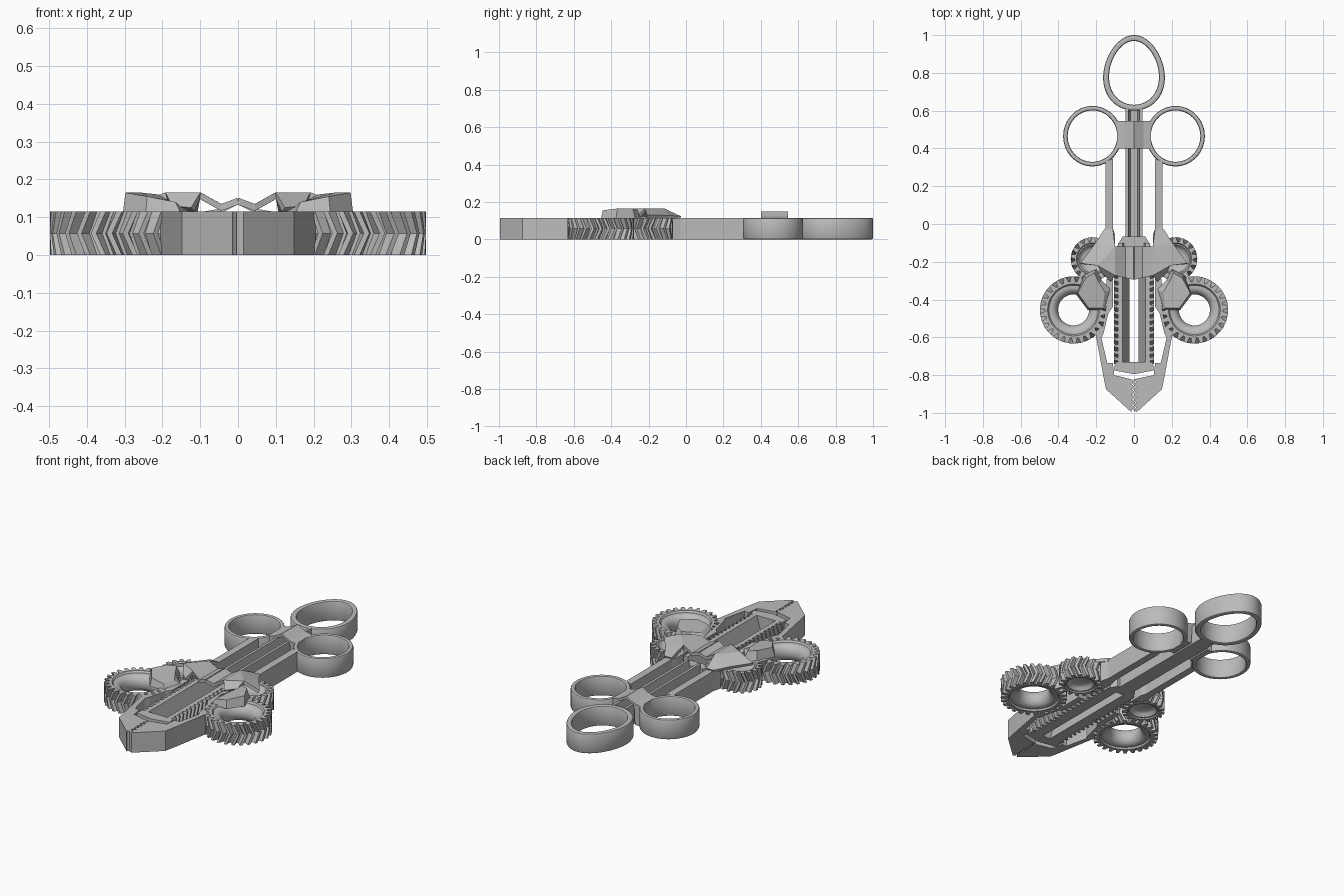
import bpy, bmesh, math
from mathutils import Vector

if "Cube" in bpy.data.objects:
    bpy.data.objects.remove(bpy.data.objects["Cube"], do_unlink=True)

H = 0.115
TAU = math.tau

grey = bpy.data.materials.new("plain grey")
grey.use_nodes = True
colour = (0.5, 0.5, 0.5, 1)
grey.diffuse_color = colour
grey.node_tree.nodes["Principled BSDF"].inputs["Base Color"].default_value = colour


def finish(name, bm, smooth=False):
    bmesh.ops.recalc_face_normals(bm, faces=bm.faces)
    mesh = bpy.data.meshes.new(name)
    bm.to_mesh(mesh)
    bm.free()
    mesh.materials.append(grey)
    ob = bpy.data.objects.new(name, mesh)
    bpy.context.collection.objects.link(ob)
    if smooth:
        bpy.ops.object.select_all(action="DESELECT")
        ob.select_set(True)
        bpy.context.view_layer.objects.active = ob
        bpy.ops.object.shade_smooth_by_angle(angle=math.radians(35))
    return ob


def loft(name, loops, closed=False, smooth=False):
    """Skin equal-length loops; join the last to the first, or cap both ends."""
    bm = bmesh.new()
    rows = [[bm.verts.new(p) for p in loop] for loop in loops]
    n = len(rows[0])
    pairs = list(zip(rows, rows[1:]))
    if closed:
        pairs.append((rows[-1], rows[0]))
    else:
        bm.faces.new(rows[0])
        bm.faces.new(rows[-1])
    for a, b in pairs:
        for i in range(n):
            j = (i + 1) % n
            bm.faces.new((a[i], a[j], b[j], b[i]))
    return finish(name, bm, smooth)


def prism(name, points, z0=0, z1=H):
    return loft(name, [[(x, y, z) for x, y in points] for z in (z0, z1)])


def section(name, points, y0, y1):
    return loft(name, [[(x, y, z) for x, z in points] for y in (y0, y1)])


def plates(name, side, polys, thick=0.018):
    """Folded sheet made of flat facets."""
    bm = bmesh.new()
    for poly in polys:
        bm.faces.new([bm.verts.new((side * x, y, z)) for x, y, z in poly])
    bmesh.ops.remove_doubles(bm, verts=bm.verts, dist=0.001)
    bmesh.ops.recalc_face_normals(bm, faces=bm.faces)
    if sum(f.normal.z for f in bm.faces) < 0:
        bmesh.ops.reverse_faces(bm, faces=bm.faces)
    # recalculated normals stay consistent for the solidify shell
    ob = finish(name, bm)
    mod = ob.modifiers.new("thickness", "SOLIDIFY")
    mod.thickness = thick
    mod.offset = 0
    return ob


def finger_ring(name, cx, cy, rx, ry, wall, egg=0, n=64):
    def loop(inset, z):
        pts = []
        for i in range(n):
            a = TAU * i / n
            c, s = math.cos(a), math.sin(a)
            pts.append((cx + (rx - inset) * c * (1 - egg * s),
                        cy + (ry - inset) * s, z))
        return pts
    e = 0.008
    profile = [(0, e), (0, H - e), (e / 3, H - e / 3), (e, H), (wall - e, H),
               (wall - e / 3, H - e / 3), (wall, H - e), (wall, e),
               (wall - e / 3, e / 3), (wall - e, 0), (e, 0), (e / 3, e / 3)]
    return loft(name, [loop(*p) for p in profile], True, True)


def gear(name, side, cx, cy, root, tip, teeth, twist, inner, closed):
    """Herringbone gear whose face follows the inner (radius, height) profile."""
    steps = ((0, root), (0.2, tip), (0.55, tip), (0.75, root))

    def loop(z, turn, radius=None):
        pts = []
        for t in range(teeth):
            for f, r in steps:
                a = TAU * (t + f + turn) / teeth
                r = radius or r
                pts.append((side * (cx + r * math.cos(a)), cy + r * math.sin(a), z))
        return pts
    outer = [loop(0, 0), loop(H / 2, twist), loop(H, 0)]
    if closed:
        under = [loop(H - z, 0, r) for r, z in reversed(inner)]
        over = [loop(z, 0, r) for r, z in inner]
        return loft(name, under + outer + over, False, True)
    return loft(name, outer + [loop(z, 0, r) for r, z in inner], True, True)


# Finger rings and the gabled guide between them
finger_ring("thumb_ring", 0, 0.80, 0.162, 0.20, 0.031, 0.13)
guide = [(-0.09, 0), (-0.09, H), (-0.05, 0.122), (0, 0.15), (0.05, 0.122),
         (0.09, H), (0.09, 0), (0.055, 0), (0.05, 0.108), (0, 0.134),
         (-0.05, 0.108), (-0.055, 0)]
section("ring_guide", guide, 0.40, 0.545)

# Grooved push rod
rod = [(-0.045, 0), (-0.045, H), (-0.03, H), (-0.018, 0.05), (0.018, 0.05),
       (0.03, H), (0.045, H), (0.045, 0)]
section("push_rod", rod, -0.07, 0.61)

# Sliding rack carriage
prism("rack_nose", [(-0.1, -0.73), (-0.105, -0.775), (0, -0.795), (0.105, -0.775), (0.1, -0.73)])
prism("rack_tail", [(-0.09, -0.12), (-0.06, -0.065), (0.06, -0.065), (0.09, -0.12)], 0, 0.09)

# Dished faces of the gears
big_dish = [(0.137, H), (0.13, 0.105), (0.122, 0.105)]
big_dish += [(0.122 - 0.04 * math.sin(a), 0.0575 + 0.0475 * math.cos(a))
             for a in [math.pi * i / 12 for i in range(1, 12)]]
big_dish += [(0.122, 0.01), (0.13, 0.01), (0.137, 0)]
small_dish = [(0.085, H), (0.08, 0.108), (0.073, 0.108), (0.062, 0.092), (0.05, 0.085)]

for side, tag in ((1, "left"), (-1, "right")):
    finger_ring(tag + "_finger_ring", side * 0.22, 0.465, 0.155, 0.16, 0.024)
    gear(tag + "_large_gear", side, 0.32, -0.455, 0.15, 0.178, 26, 0.6, big_dish, False)
    gear(tag + "_small_gear", side, 0.22, -0.185, 0.092, 0.115, 17, -0.6, small_dish, True)

    # Handle arm
    prism(tag + "_handle_arm", [(side * x, y) for x, y in
          ((0.11, 0.345), (0.152, 0.33), (0.152, -0.03), (0.165, -0.085),
           (0.10, -0.15), (0.10, -0.06), (0.11, -0.03))])

    # Rack rail with sloping inner wall and chevron teeth
    rail = [(0.085, 0), (0.024, 0), (0.06, H), (0.085, H)]
    section(tag + "_rack_rail", [(side * x, z) for x, z in rail], -0.74, -0.10)
    for i in range(17):
        y = -0.725 + i * 0.035
        loft(f"{tag}_rack_tooth_{i + 1}",
             [[(side * x, y + dy + shift, z) for x, dy in
               ((0.08, 0), (0.106, 0.004), (0.106, 0.015), (0.08, 0.019))]
              for z, shift in ((0, 0), (H / 2, -0.02), (H, 0))])

    # Jaw with interlocking serrations
    bite = []
    for i in range(13):
        wave = 0.008 if i % 2 else -0.008
        bite.append((wave + side * 0.004, -0.985 + i * 0.0135))
    outline = [(0.105, -0.80), (0.112, -0.735), (0.142, -0.735), (0.172, -0.605),
               (0.16, -0.575), (0.135, -0.47), (0.112, -0.44), (0.112, -0.29),
               (0.145, -0.29), (0.145, -0.43), (0.165, -0.54), (0.205, -0.57),
               (0.165, -0.79), (0.148, -0.875), (0.015, -0.995)]
    prism(tag + "_jaw", bite + [(side * x, y) for x, y in outline])

    # Folded cover bridging the rack and reaching over the small gear
    top = 0.157
    plates(tag + "_folded_cover", side, [
        [(0, -0.12, 0.142), (0.045, -0.12, 0.126), (0.045, -0.285, 0.126), (0, -0.295, 0.142)],
        [(0.045, -0.12, 0.126), (0.1, -0.12, top), (0.1, -0.27, top), (0.045, -0.285, 0.126)],
        [(0.1, -0.12, top), (0.19, -0.22, top), (0.1, -0.27, top)],
        [(0.1, -0.12, top), (0.11, -0.03, H), (0.155, -0.03, H), (0.2, -0.1, 0.12)],
        [(0.1, -0.12, top), (0.2, -0.1, 0.12), (0.19, -0.22, top)],
        [(0.2, -0.1, 0.12), (0.28, -0.21, 0.122), (0.19, -0.22, top)],
        [(0.1, -0.27, top), (0.19, -0.22, top), (0.17, -0.25, 0.125), (0.12, -0.3, 0.12)],
    ])

    # Tapered bracket holding the large gear
    base = [(0.305, -0.375), (0.245, -0.455), (0.15, -0.455), (0.115, -0.35),
            (0.17, -0.30), (0.20, -0.24), (0.265, -0.27)]
    crown = [(0.298, -0.365), (0.24, -0.445), (0.165, -0.445), (0.155, -0.36),
             (0.185, -0.31), (0.21, -0.26), (0.255, -0.285)]
    heights = [0.165, 0.155, 0.14, 0.13, 0.145, 0.16, 0.165]
    loft(tag + "_gear_bracket",
         [[(side * x, y, 0.108) for x, y in base],
          [(side * x, y, z) for (x, y), z in zip(crown, heights)]])
